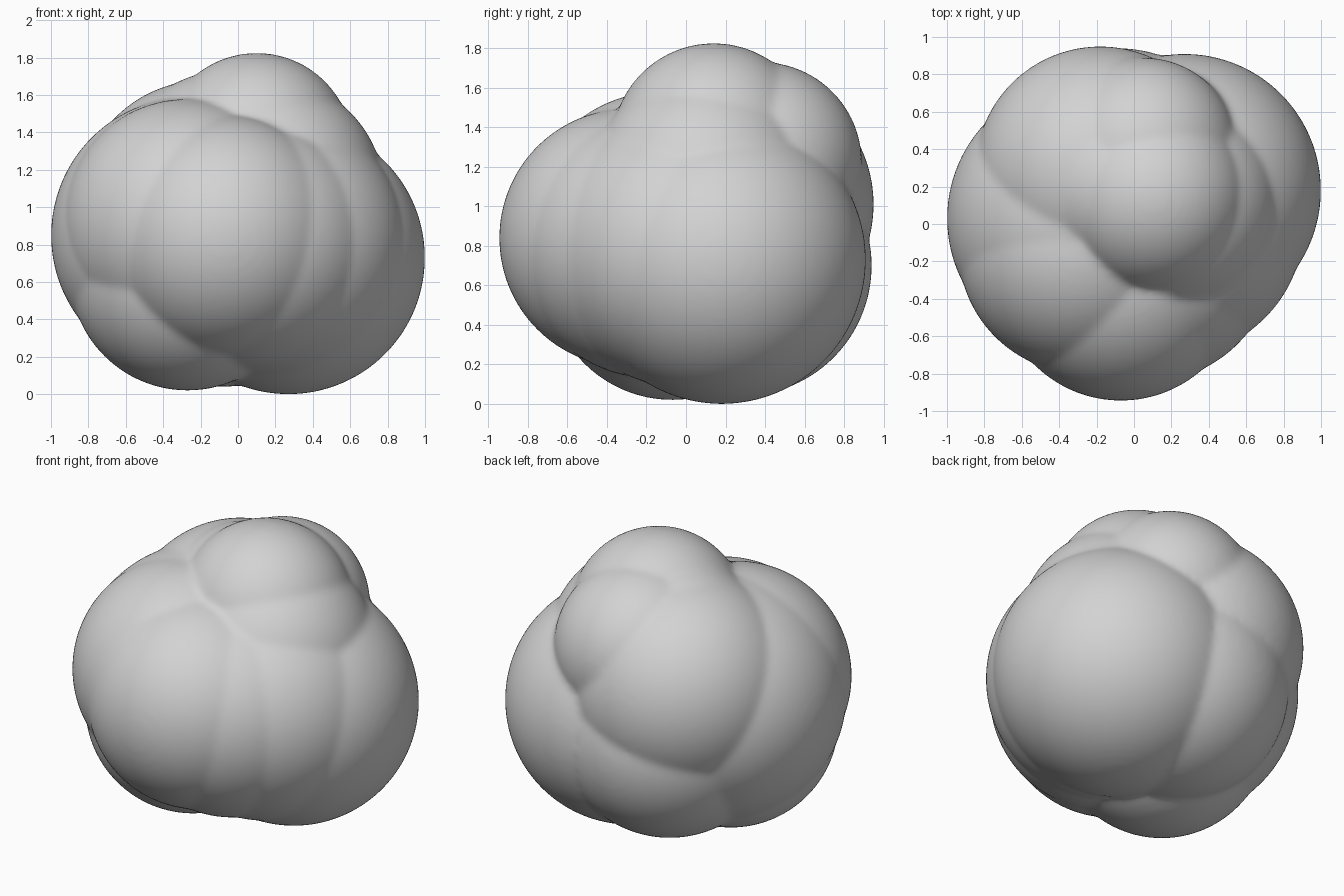
import bpy
import bmesh
from mathutils import Matrix, Vector

cube = bpy.data.objects.get("Cube")
if cube:
    bpy.data.objects.remove(cube, do_unlink=True)

# Plain grey clay
clay = bpy.data.materials.new("grey_clay")
clay.use_nodes = True
clay.diffuse_color = (0.65, 0.65, 0.65, 1)
clay.node_tree.nodes["Principled BSDF"].inputs["Base Color"].default_value = (0.65, 0.65, 0.65, 1)

# Overlapping round lobes: centre and radius
LOBES = [
    ((0.27, 0.18, 0.73), 0.73),     # large left side
    ((-0.07, -0.29, 0.84), 0.655),  # front
    ((-0.26, 0.03, 0.85), 0.74),    # right side
    ((-0.27, -0.13, 0.91), 0.67),   # upper front right
    ((-0.18, 0.28, 1.01), 0.67),    # upper back right
    ((-0.08, 0.28, 0.70), 0.66),    # lower back
    ((-0.27, -0.07, 0.65), 0.63),   # lower front right
    ((0.08, -0.17, 0.80), 0.67),    # front left
    ((0.20, 0.00, 0.79), 0.71),     # front left flank
    ((0.18, 0.10, 1.08), 0.60),     # upper left shoulder
    ((0.05, 0.38, 1.22), 0.51),     # upper back
    ((-0.09, 0.22, 1.20), 0.525),   # upper right shoulder
    ((0.10, 0.14, 1.31), 0.515),    # crown
]

bm = bmesh.new()
for centre, radius in LOBES:
    bmesh.ops.create_icosphere(bm, subdivisions=5, radius=radius,
                               matrix=Matrix.Translation(Vector(centre)))
mesh = bpy.data.meshes.new("lumpy_body")
bm.to_mesh(mesh)
bm.free()
mesh.materials.append(clay)
body = bpy.data.objects.new("lumpy_body", mesh)
bpy.context.collection.objects.link(body)

# Fuse the lobes into one skin and soften the creases
fuse = body.modifiers.new("fuse", 'REMESH')
fuse.mode = 'VOXEL'
fuse.voxel_size = 0.018
fuse.use_smooth_shade = True
soften = body.modifiers.new("soften", 'SMOOTH')
soften.factor = 0.5
soften.iterations = 16
mesh.shade_smooth()
